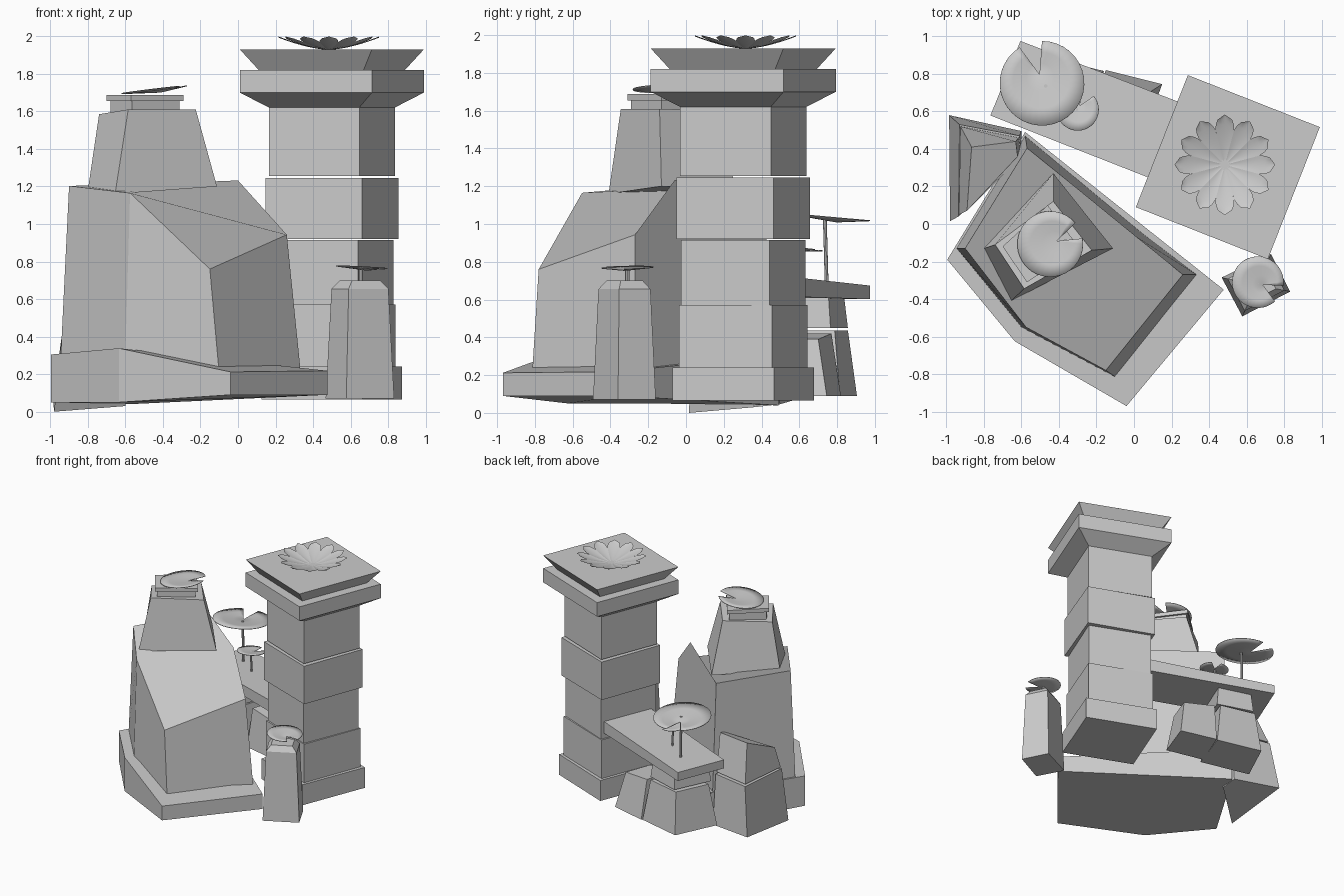
import bpy, bmesh
from math import sin, cos, radians, pi, sqrt

if "Cube" in bpy.data.objects:
    bpy.data.objects.remove(bpy.data.objects["Cube"])


def make(name, verts, faces, smooth=False, thick=0):
    me = bpy.data.meshes.new(name)
    me.from_pydata(verts, [], faces)
    bm = bmesh.new()
    bm.from_mesh(me)
    bmesh.ops.remove_doubles(bm, verts=bm.verts, dist=1e-5)
    bmesh.ops.recalc_face_normals(bm, faces=bm.faces)
    bm.to_mesh(me)
    bm.free()
    ob = bpy.data.objects.new(name, me)
    bpy.context.collection.objects.link(ob)
    for p in me.polygons:
        p.use_smooth = smooth
    if thick:
        m = ob.modifiers.new("thickness", 'SOLIDIFY')
        m.thickness = thick
    return ob


def loft(name, rings):
    """Closed solid through rings of equal point count."""
    n = len(rings[0])
    verts = [p for r in rings for p in r]
    faces = [list(range(n))[::-1], list(range((len(rings) - 1) * n, len(rings) * n))]
    for k in range(len(rings) - 1):
        for i in range(n):
            j = (i + 1) % n
            faces.append([k * n + i, k * n + j, k * n + n + j, k * n + n + i])
    return make(name, verts, faces)


def square(cx, cy, h, z, deg):
    a = radians(deg)
    return [(cx + h * (sx * cos(a) - sy * sin(a)), cy + h * (sx * sin(a) + sy * cos(a)), z)
            for sx, sy in ((-1, -1), (1, -1), (1, 1), (-1, 1))]


def at(points, z):
    return [(x, y, z) for x, y in points]


def shrink(points, s, z):
    cx = sum(p[0] for p in points) / len(points)
    cy = sum(p[1] for p in points) / len(points)
    return [(cx + (p[0] - cx) * s, cy + (p[1] - cy) * s, z) for p in points]


def lily_pad(name, cx, cy, r, z, tilt, notch, gap=30):
    """Shallow dished disc with a wedge notch."""
    seg, rings = 32, 3
    ax, ay = 0.22 * r * cos(radians(notch)), 0.22 * r * sin(radians(notch))
    verts, faces = [], []
    for k in range(rings + 1):
        t = k / rings
        for i in range(seg + 1):
            a = radians(notch + gap / 2 + (360 - gap) * i / seg)
            dx = ax * (1 - t) + r * t * cos(a)
            dy = ay * (1 - t) + r * t * sin(a)
            verts.append((cx + dx, cy + dy, z + tilt[0] * dx + tilt[1] * dy - 0.1 * r * (1 - t)))
    n = seg + 1
    for k in range(rings):
        for i in range(seg):
            q = [k * n + i, k * n + i + 1, (k + 1) * n + i + 1, (k + 1) * n + i]
            faces.append(q[0:1] + q[2:] if k == 0 else q)
    return make(name, verts, faces, True, 0.005)


def stem(name, x, y, z0, z1, r, lean=0.0):
    ring = lambda yy, z: [(x + r * cos(i * pi / 4), yy + r * sin(i * pi / 4), z) for i in range(8)]
    ob = loft(name, [ring(y + lean, z0), ring(y, z1)])
    return ob


# Column: stacked blocks and flared cap
CX, CY, ROT = 0.5, 0.303, -21.5
for name, h, z0, z1, turn in (("column_base", 0.289, 0.065, 0.24, 0),
                              ("column_block_1", 0.263, 0.24, 0.57, 0.5),
                              ("column_block_2", 0.253, 0.57, 0.915, -0.5),
                              ("column_block_3", 0.275, 0.92, 1.245, 1),
                              ("column_block_4", 0.259, 1.255, 1.63, 0)):
    loft(name, [square(CX, CY, h, z0, ROT + turn), square(CX, CY, h, z1, ROT + turn)])
loft("column_capital", [square(CX, CY, h, z, ROT) for h, z in
                        ((0.258, 1.62), (0.378, 1.70), (0.378, 1.82), (0.30, 1.82), (0.378, 1.93))])

# Flower bowl of twelve petals
for i in range(12):
    a = radians(90 + 30 * i)
    verts, faces, T, U = [], [], 10, 6
    for k in range(T + 1):
        t = k / T
        r = 0.268 * t
        w = min(0.268 * t * 0.268, 0.05 * sqrt(max(0, 1 - max(0, (t - 0.72) / 0.28) ** 2)))
        for j in range(U + 1):
            u = 2 * j / U - 1
            z = 1.928 + 0.065 * t ** 1.6 + 0.012 * t * u * u * (1 - 0.5 * t)
            verts.append((0.484 + r * cos(a) - u * w * sin(a), 0.315 + r * sin(a) + u * w * cos(a), min(z, 2.0)))
    for k in range(T):
        for j in range(U):
            q = k * (U + 1) + j
            faces.append([q, q + 1, q + U + 2, q + U + 1])
    make(f"flower_petal_{i + 1}", verts, faces, True)

# Large rock: base slab, sloping body, upper tower
loft("rock_base", [
    [(-0.995, -0.19, 0.05), (-0.635, -0.625, 0.05), (-0.04, -0.97, 0.09), (0.478, -0.35, 0.09), (-0.58, 0.49, 0.04)],
    [(-0.995, -0.19, 0.305), (-0.635, -0.625, 0.338), (-0.04, -0.97, 0.212), (0.478, -0.35, 0.218), (-0.58, 0.49, 0.31)]])
loft("rock_body", [
    [(-0.945, -0.13, 0.28), (-0.6, -0.55, 0.31), (-0.1, -0.815, 0.2), (0.335, -0.27, 0.2), (0.06, -0.06, 0.2), (-0.58, 0.47, 0.28)],
    [(-0.9, -0.13, 1.203), (-0.575, -0.55, 1.165), (-0.15, -0.78, 0.76), (0.26, -0.27, 0.943), (0, -0.06, 1.232), (-0.57, 0.405, 1.21)]])
loft("rock_tower", [
    [(-0.8, -0.13, 1.18), (-0.655, -0.41, 1.16), (-0.112, -0.13, 1.2), (-0.43, 0.27, 1.19)],
    [(-0.74, -0.11, 1.585), (-0.585, -0.345, 1.61), (-0.225, -0.14, 1.61), (-0.43, 0.12, 1.6)]])
TOP = [(-0.7, -0.12), (-0.57, -0.31), (-0.29, -0.13), (-0.46, 0.1)]
loft("tower_neck", [shrink(TOP, 0.9, 1.58), shrink(TOP, 0.9, 1.655)])
loft("tower_plate", [at(TOP, 1.655), at(TOP, 1.687)])
lily_pad("tower_lily_pad", -0.447, -0.107, 0.175, 1.718, (0.12, 0.02), 25)

# Small post with its lily pad
POST = [(0.467, -0.285), (0.577, -0.492), (0.832, -0.36), (0.73, -0.16)]
loft("post", [at(POST, 0.07), shrink(POST, 0.83, 0.655), shrink(POST, 0.58, 0.7)])
stem("post_stem", 0.655, -0.31, 0.69, 0.76, 0.012)
lily_pad("post_lily_pad", 0.66, -0.31, 0.137, 0.772, (-0.05, 0.02), -28, 40)

# Fallen slab leaning against the column
SLAB = [(-0.765, 0.578, 0), (0.3, 0.16, 0.045), (0.46, 0.565, 0.045), (-0.605, 0.975, 0)]
loft("bridge_slab", [[(x, y, 0.602 + 0.3 * d) for x, y, d in SLAB], [(x, y, 0.674 + d) for x, y, d in SLAB]])
stem("tall_stem", -0.47, 0.735, 0.67, 1.03, 0.01, 0.01)
lily_pad("tall_lily_pad", -0.49, 0.75, 0.225, 1.04, (0.0, -0.09), 106, 32)
stem("short_stem", -0.305, 0.61, 0.67, 0.865, 0.008, 0.01)
lily_pad("short_lily_pad", -0.3, 0.61, 0.112, 0.872, (0.03, -0.1), 60, 40)

# Boulders carrying the slab
MID = [(-0.53, 0.905), (-0.16, 0.815), (-0.28, 0.47), (-0.69, 0.565)]
SIDE = [(-0.15, 0.82), (0.15, 0.745), (0.04, 0.44), (-0.27, 0.51)]
CARRY = [(-0.49, 0.857), (-0.2, 0.765), (-0.32, 0.47), (-0.63, 0.56)]
loft("support_boulder", [at(MID, 0.09), shrink(MID, 0.78, 0.435)])
loft("side_boulder", [at(SIDE, 0.09), [(-0.17, 0.77, 0.42), (0.08, 0.70, 0.39), (0.0, 0.48, 0.39), (-0.24, 0.54, 0.42)]])
loft("support_cap", [at(CARRY, 0.45), shrink(CARRY, 0.9, 0.61)])

# Split rock on the left
loft("split_rock_lower", [
    [(-0.985, 0.58, 0.07), (-0.6, 0.495, 0.045), (-0.6, 0.36, 0.03), (-0.98, 0.015, 0.0)],
    [(-0.93, 0.53, 0.47), (-0.61, 0.47, 0.47), (-0.6, 0.36, 0.46), (-0.935, 0.04, 0.44)]])
loft("split_rock_upper", [
    [(-0.925, 0.52, 0.485), (-0.615, 0.46, 0.485), (-0.6, 0.36, 0.475), (-0.932, 0.05, 0.455)],
    [(-0.865, 0.41, 0.78), (-0.63, 0.44, 0.82), (-0.62, 0.36, 0.79), (-0.89, 0.07, 0.62)]])
